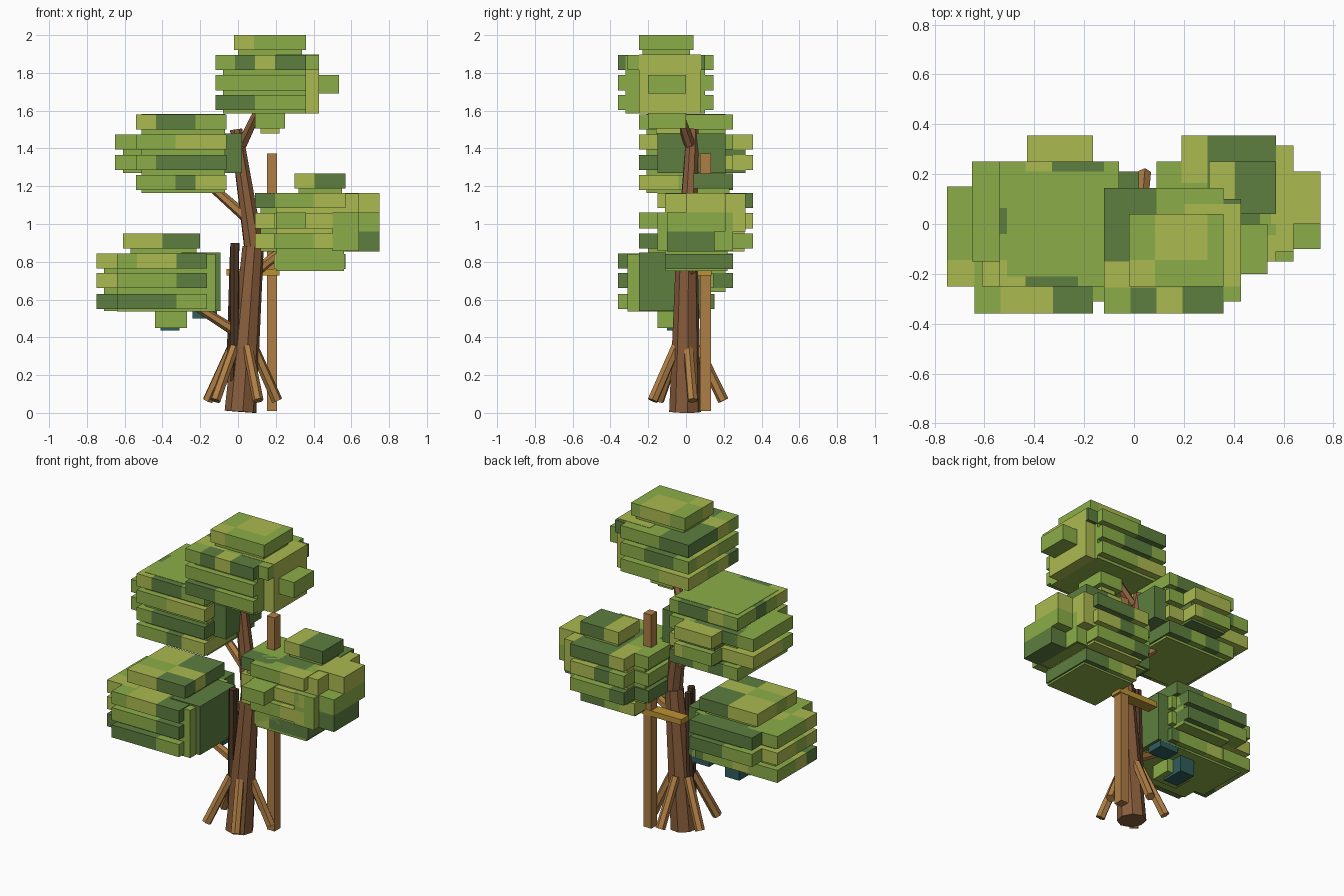
import bpy, bmesh, random
from math import cos, sin, radians
from mathutils import Vector, Matrix

random.seed(4)


def mat(name, r, g, b):
    m = bpy.data.materials.new(name)
    m.diffuse_color = (r, g, b, 1)
    return m


LEAVES = [mat("leaf_mid", .26, .42, .065), mat("leaf_dark", .11, .21, .05),
          mat("leaf_light", .41, .49, .08), mat("leaf_teal", .03, .11, .11)]
BARK = mat("bark", .25, .11, .045)
DARK = mat("dark_bark", .08, .04, .02)
WOOD = mat("wood", .43, .21, .06)
GOLD = mat("golden_wood", .50, .29, .035)


def add_box(bm, x0, x1, y0, y1, z0, z1, idx=0):
    m = Matrix.Translation(((x0 + x1) / 2, (y0 + y1) / 2, (z0 + z1) / 2)) @ \
        Matrix.Diagonal((x1 - x0, y1 - y0, z1 - z0, 1))
    verts = bmesh.ops.create_cube(bm, size=1, matrix=m)["verts"]
    for f in {f for v in verts for f in v.link_faces}:
        f.material_index = idx


def finish(bm, name, mats):
    me = bpy.data.meshes.new(name)
    bm.to_mesh(me)
    bm.free()
    for m in mats:
        me.materials.append(m)
    ob = bpy.data.objects.new(name, me)
    bpy.context.collection.objects.link(ob)
    return ob


def box(name, dims, material):
    bm = bmesh.new()
    add_box(bm, *dims)
    finish(bm, name, [material])


def log(name, a, b, r0, r1, material, sides=6):
    """Tapered flat-sided log from a to b."""
    a, b = Vector(a), Vector(b)
    d = b - a
    bm = bmesh.new()
    m = Matrix.Translation((a + b) / 2) @ d.to_track_quat('Z', 'Y').to_matrix().to_4x4()
    bmesh.ops.create_cone(bm, cap_ends=True, segments=sides, radius1=r0,
                          radius2=r1, depth=d.length, matrix=m)
    finish(bm, name, [material])


def cuts(a, b):
    """Split a span into random pieces on the leaf grid."""
    pts = [a]
    while b - pts[-1] > .25:
        pts.append(pts[-1] + random.choice((.105, .105, .21)))
    return list(zip(pts, pts[1:] + [b]))


def foliage(name, cores, plates, extras=()):
    """Solid cores, ringed by thin patchwork leaf plates (levels, footprint)."""
    bm = bmesh.new()
    for c in cores:
        add_box(bm, *c)
    for levels, (x0, x1, y0, y1) in plates:
        for z in levels:
            for ya, yb in cuts(y0, y1):
                for xa, xb in cuts(x0, x1):
                    add_box(bm, xa, xb, ya, yb, z, z + .08,
                            random.choices((0, 1, 2), (4, 3, 3))[0])
    for e in extras:
        add_box(bm, *e)
    finish(bm, name, LEAVES)


# Foliage clusters
foliage("top_foliage",
        [(-.08, .36, -.32, .10, 1.585, 1.89),
         (.2, .43, -.25, .08, 1.585, 1.897, 2),
         (.0, .34, -.23, .02, 1.88, 1.93)],
        [((1.603, 1.708, 1.815), (-.12, .36, -.36, .145)),
         ((1.815,), (.3, .43, -.31, .10)),
         ((1.92,), (-.02, .36, -.25, .04))],
        [(.4, .535, -.2, 0, 1.69, 1.79, 0),
         (.09, .25, -.2, .0, 1.505, 1.6, 0),
         (.12, .22, -.16, -.03, 1.48, 1.52, 2)])

foliage("upper_left_foliage",
        [(-.51, -.07, -.21, .21, 1.165, 1.582),
         (-.61, -.3, -.12, .18, 1.27, 1.47),
         (-.2, .02, -.15, .21, 1.27, 1.478, 1),
         (-.42, -.17, .1, .315, 1.27, 1.47, 1)],
        [((1.18, 1.5), (-.54, -.06, -.25, .25)),
         ((1.285, 1.395), (-.54, -.06, -.25, .25)),
         ((1.285, 1.395), (-.65, -.45, -.15, .25)),
         ((1.285, 1.395), (-.43, -.165, .2, .355))])

foliage("lower_left_foliage",
        [(-.64, -.12, -.31, .11, .537, .84),
         (-.71, -.5, -.22, .11, .54, .843),
         (-.3, -.093, -.25, .11, .54, .85, 1),
         (-.57, -.22, -.2, .12, .8, .9),
         (-.54, -.2, .0, .21, .64, .84)],
        [((.55, .66, .765), (-.64, -.165, -.36, .145)),
         ((.55, .66, .765), (-.75, -.55, -.25, .15)),
         ((.66, .765), (-.64, -.2, .05, .25)),
         ((.87,), (-.61, -.2, -.25, .15))],
        [(-.44, -.27, -.15, -.02, .45, .56, 0),
         (-.41, -.31, -.1, .05, .435, .56, 3),
         (-.24, -.11, .0, .109, .5, .6, 3)])

foliage("right_foliage",
        [(.2, .56, -.11, .22, .75, .9, 0),
         (.2, .56, -.11, .31, .855, 1.163, 2),
         (.12, .63, -.08, .24, .855, 1.16, 0),
         (.5, .64, -.15, .25, .857, 1.06, 0),
         (.5, .64, -.11, .315, .96, 1.162, 2),
         (.55, .748, -.1, .15, .855, .96, 1),
         (.55, .748, -.1, .21, .96, 1.06, 0),
         (.55, .748, .0, .21, 1.06, 1.165, 2),
         (.32, .55, .06, .23, 1.15, 1.2)],
        [((.762,), (.19, .57, -.11, .25)),
         ((.87, .977, 1.085), (.19, .57, -.15, .355)),
         ((.87, .977, 1.085), (.09, .3, -.1, .25)),
         ((1.187,), (.3, .57, .04, .25))],
        [(.2, .36, -.25, -.1, .975, 1.06, 0)])

# Trunk in two leaning lengths, with dark side stems
log("lower_trunk", (.013, -.005, .006), (.08, .005, .88), .085, .057, BARK, 8)
log("upper_trunk", (.085, .005, .87), (-.01, .035, 1.5), .054, .034, BARK, 8)
log("front_dark_stem", (-.018, -.04, .17), (-.016, -.03, .9), .024, .024, DARK)
log("side_dark_stem", (-.042, .01, .16), (-.022, .01, .88), .022, .02, DARK)

# Branches into the foliage
for name, a, b in (("lower_left", (.02, 0, .41), (-.28, -.05, .6)),
                   ("upper_left", (.05, .01, 1.03), (-.2, .05, 1.25)),
                   ("top", (.02, .02, 1.42), (.13, -.06, 1.65)),
                   ("right", (.07, .02, .73), (.26, .06, .88))):
    log(name + "_branch", a, b, .03, .022, WOOD if name != "top" else BARK)

# Splayed roots
for i in range(5):
    t = radians(10 + 72 * i)
    log(f"root_{i + 1}", (.022 + .06 * cos(t), .06 * sin(t), .35),
        (.015 + .195 * cos(t), .2 * sin(t), .065), .027, .029, WOOD)

# Support stake and tie beam
box("stake", (.153, .207, .073, .132, .01, 1.372), WOOD)
box("tie_beam", (-.06, .22, .06, .135, .728, .763), GOLD)
